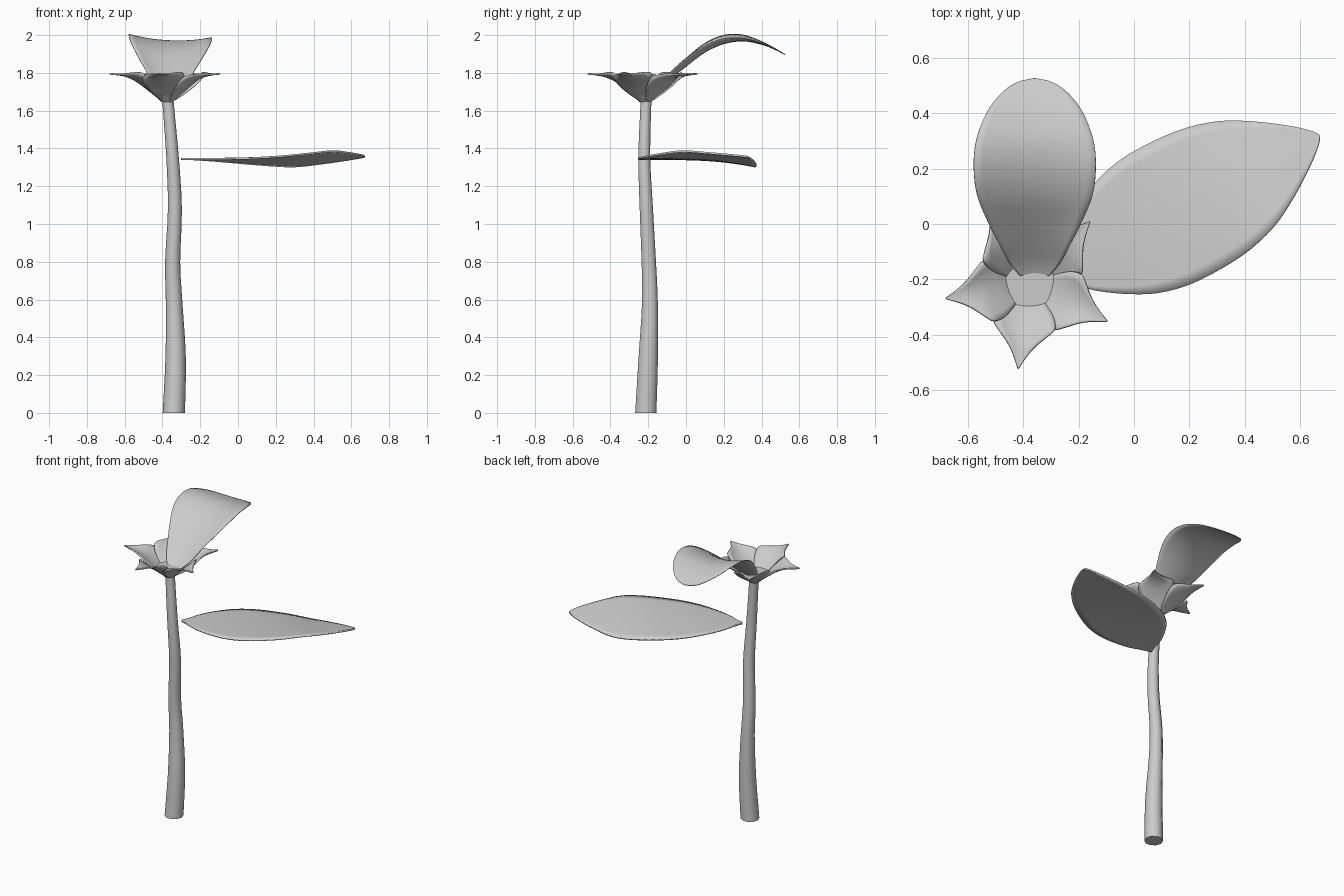
import bpy, math
from mathutils import Vector

if "Cube" in bpy.data.objects:
    bpy.data.objects.remove(bpy.data.objects["Cube"])

mat = bpy.data.materials.new("light grey")
mat.diffuse_color = (0.6, 0.6, 0.6, 1)
mat.use_nodes = True
mat.node_tree.nodes["Principled BSDF"].inputs["Base Color"].default_value = mat.diffuse_color


def make(name, verts, faces, thick=0):
    me = bpy.data.meshes.new(name)
    me.from_pydata(verts, [], faces)
    me.materials.append(mat)
    ob = bpy.data.objects.new(name, me)
    bpy.context.collection.objects.link(ob)
    if thick:
        m = ob.modifiers.new("thickness", 'SOLIDIFY')
        m.thickness = thick
        m.offset = 0
    bpy.ops.object.select_all(action='DESELECT')
    ob.select_set(True)
    bpy.context.view_layer.objects.active = ob
    bpy.ops.object.shade_smooth_by_angle(angle=math.radians(40))
    return ob


def smooth_rows(rows, n=4):
    """Catmull-Rom resampling of rows of numbers."""
    out = []
    for i in range(len(rows) - 1):
        a, b, c, d = (rows[max(0, min(len(rows) - 1, i + k))] for k in (-1, 0, 1, 2))
        for j in range(n):
            t = j / n
            out.append([0.5 * (2 * q + (r - p) * t + (2 * p - 5 * q + 4 * r - s) * t * t
                               + (3 * q - p - 3 * r + s) * t ** 3)
                        for p, q, r, s in zip(a, b, c, d)])
    out.append(list(rows[-1]))
    return out


def blade(name, origin, angle, rows, thick, across=10):
    """Leaf-like sheet; rows are (distance, z, half width, edge lift, roll slope)."""
    u = Vector((math.cos(angle), math.sin(angle), 0))
    n = Vector((-u.y, u.x, 0))
    verts, faces = [], []
    rs = smooth_rows(rows)
    for s, z, w, cup, roll in rs:
        w = max(w, 0.002)
        for k in range(across + 1):
            f = 2 * k / across - 1
            p = Vector((origin[0], origin[1], 0)) + u * s + n * (w * f)
            p.z = z + cup * f * f + roll * w * f
            verts.append(p)
    m = across + 1
    for i in range(len(rs) - 1):
        for k in range(across):
            a = i * m + k
            faces.append((a, a + m, a + m + 1, a + 1))
    return make(name, verts, faces, thick)


def tube(name, rows, sides):
    """Closed tube; rows are (x, y, z, radius)."""
    verts, faces = [], []
    for x, y, z, r in rows:
        for k in range(sides):
            a = 2 * math.pi * k / sides
            verts.append((x + r * math.cos(a), y + r * math.sin(a), z))
    for i in range(len(rows) - 1):
        for k in range(sides):
            a, b = i * sides + k, i * sides + (k + 1) % sides
            faces.append((a, b, b + sides, a + sides))
    faces.append(tuple(reversed(range(sides))))
    faces.append(tuple(range(len(verts) - sides, len(verts))))
    return make(name, verts, faces)


# Stem, gently wavy
tube("stem", smooth_rows([
    (-0.34, -0.213, 0, 0.059), (-0.33, -0.2, 0.29, 0.054),
    (-0.338, -0.191, 0.58, 0.044), (-0.346, -0.197, 0.8, 0.040),
    (-0.334, -0.21, 1.08, 0.037), (-0.347, -0.221, 1.36, 0.033),
    (-0.37, -0.212, 1.64, 0.03), (-0.37, -0.212, 1.67, 0.032)], 3), 10)

# Receptacle at the heart of the flower
C = (-0.375, -0.215)
tube("receptacle", [C + (1.645, 0.031), C + (1.665, 0.05), C + (1.705, 0.09)], 15)

# Five pointed sepals in a star
sepal = [(0.03, 1.66, 0.03, 0.0, 0.05), (0.07, 1.69, 0.07, 0.012, 0.08),
         (0.11, 1.722, 0.102, 0.025, 0.1), (0.15, 1.75, 0.11, 0.035, 0.1),
         (0.18, 1.767, 0.088, 0.028, 0.08), (0.22, 1.782, 0.052, 0.013, 0.03),
         (0.26, 1.79, 0.026, 0.003, 0), (0.31, 1.795, 0.002, 0, 0)]
for i in range(5):
    blade("sepal_%d" % (i + 1), C, math.radians(46 + 72 * i), sepal, 0.008, 8)

# Single arching petal, rounded at the tip
petal = [(-0.19, 1.695, 0.05, 0.005, 0), (-0.14, 1.725, 0.092, 0.02, 0),
         (-0.07, 1.78, 0.13, 0.035, 0), (0.0, 1.835, 0.166, 0.04, 0.01),
         (0.1, 1.91, 0.207, 0.04, 0.03), (0.2, 1.955, 0.22, 0.035, 0.04),
         (0.3, 1.97, 0.212, 0.022, 0.04), (0.4, 1.952, 0.175, 0.01, 0.02),
         (0.47, 1.925, 0.122, 0.003, 0.01), (0.51, 1.905, 0.065, 0, 0),
         (0.525, 1.897, 0.004, 0, 0)]
blade("petal", (-0.358, 0), math.pi / 2, petal, 0.005, 14)

# Broad leaf, rolling sideways toward its tip
outline = [(0, 0.004), (0.05, 0.05), (0.12, 0.12), (0.235, 0.195), (0.34, 0.24),
           (0.47, 0.261), (0.65, 0.253), (0.79, 0.217), (0.9, 0.16),
           (1.01, 0.085), (1.075, 0.03), (1.096, 0.002)]
leaf = [(s, 1.345 + 0.008 * s ** 4, w, -0.004 * math.sin(math.pi * s / 1.1),
         -0.19 * min(1, s / 0.8) ** 2) for s, w in outline]
blade("leaf", (-0.30, -0.19), math.radians(27.7), leaf, 0.01, 12)
